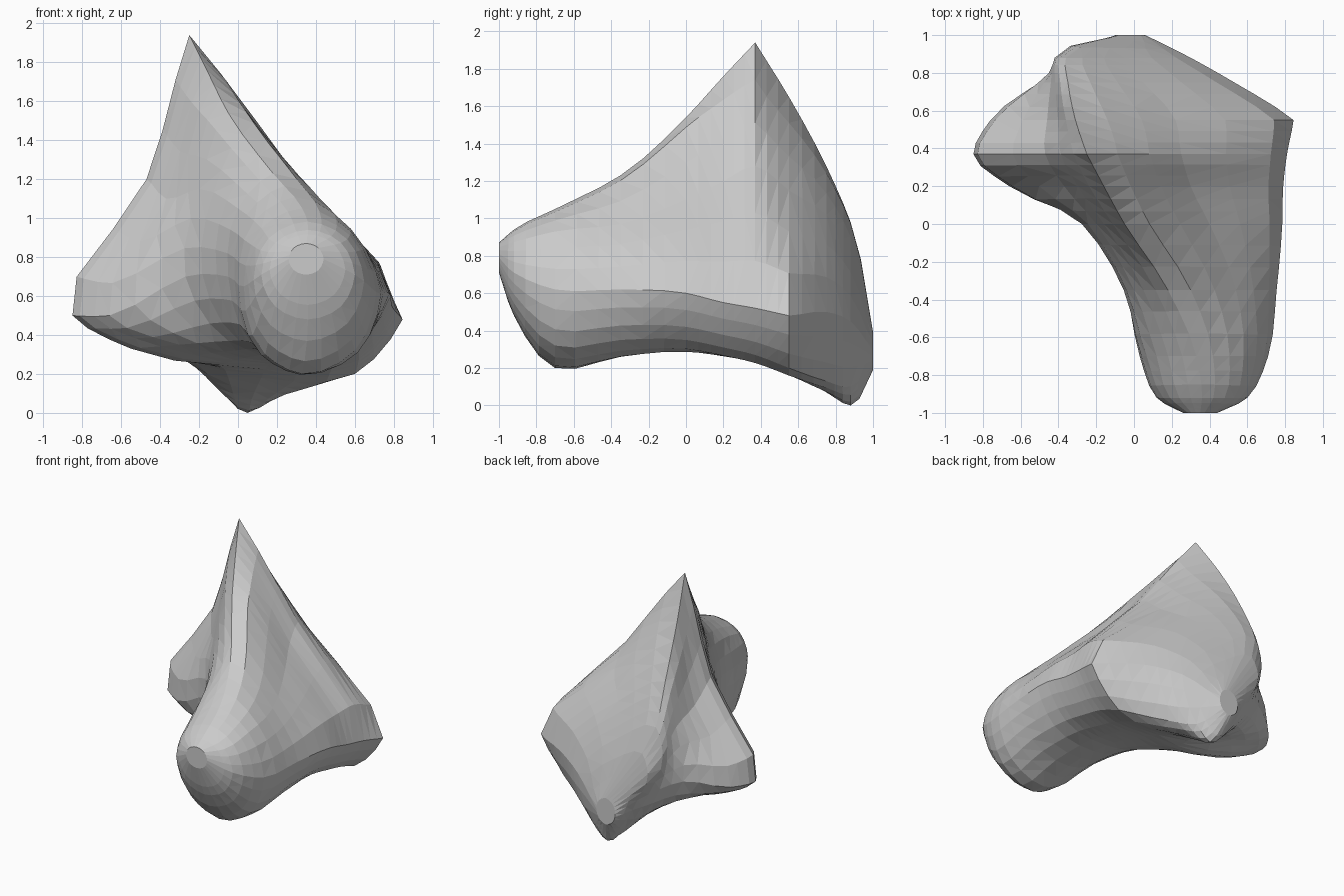
import bpy, bmesh, math
from mathutils import Vector

if "Cube" in bpy.data.objects:
    bpy.data.objects.remove(bpy.data.objects["Cube"])

STEPS = 3  # facets per span


def ellipse(y, cx, cz, rx, rz):
    # ring of 8 points, clockwise from the top as seen from the front
    return [Vector((cx + rx * math.sin(k * math.pi / 4), y, cz + rz * math.cos(k * math.pi / 4))) for k in range(8)]


# cross-sections from front to back: y, then (x, z) for
# top, upper right, right, lower right, bottom, lower left, left, upper left
SECTIONS = [
    (-.70, .33, 1.05, .58, .93, .71, .62, .60, .32, .33, .20, .14, .30, .03, .65, .12, .95),
    (-.35, .18, 1.23, .54, .97, .755, .62, .63, .35, .30, .26, .07, .36, -.05, .70, .00, 1.05),
    (.00, -.05, 1.54, .40, 1.10, .785, .60, .62, .35, .25, .29, -.05, .37, -.27, .70, -.20, 1.15),
    (.20, -.16, 1.76, .30, 1.20, .79, .55, .62, .31, .20, .27, -.30, .35, -.66, .50, -.37, 1.10),
    (.37, -.25, 1.94, .25, 1.28, .81, .52, .62, .27, .15, .24, -.55, .33, -.85, .50, -.47, 1.20),
    (.55, -.31, 1.65, .22, 1.15, .845, .48, .60, .20, .12, .18, -.42, .34, -.76, .50, -.46, 1.05),
    (.75, -.35, 1.28, .05, 1.02, .53, .50, .32, .13, .07, .07, -.20, .22, -.50, .55, -.44, .95),
    (.88, -.36, .98, -.05, .82, .30, .45, .17, .10, .05, .00, -.10, .13, -.30, .45, -.42, .78),
]
rings = [ellipse(-1, .35, .79, .09, .08), ellipse(-.92, .36, .71, .24, .23)]
rings += [[Vector((s[i], s[0], s[i + 1])) for i in range(1, 17, 2)] for s in SECTIONS]
rings.append(ellipse(1, -.02, .29, .08, .1))


def curve(pts, sharp, closed=False):
    # smooth curve through points; sharp gives 0..1 corner hardness per point
    n = len(pts)
    spans = n if closed else n - 1
    sec, length = [], []
    for i in range(spans):
        d = pts[(i + 1) % n] - pts[i]
        length.append(max(d.length, 1e-5))
        sec.append(d / length[-1])

    def tangent(i, side):
        if not closed and i in (0, n - 1):
            return sec[0] if i == 0 else sec[-1]
        a, b = (i - 1) % n, i % n
        m = (sec[a] * length[b] + sec[b] * length[a]) / (length[a] + length[b])
        return m.lerp(sec[side % n if closed else side], sharp[i % n])

    out = []
    for i in range(spans):
        p, q, h = pts[i], pts[(i + 1) % n], length[i]
        m0, m1 = tangent(i, i) * h, tangent((i + 1) % n if closed else i + 1, i) * h
        for k in range(STEPS):
            t = k / STEPS
            out.append(p * (2 * t**3 - 3 * t**2 + 1) + m0 * (t**3 - 2 * t**2 + t)
                       + q * (3 * t**2 - 2 * t**3) + m1 * (t**3 - t**2))
    return out if closed else out + [pts[-1].copy()]


# lengthwise rails, hard at the peak and at the right-hand tip
rails = []
for k in range(8):
    sharp = [0.0] * len(rings)
    if k == 0:
        sharp[6] = 1.0
    if k in (2, 3):
        sharp[7] = .8
    rails.append(curve([r[k] for r in rings], sharp))

bm = bmesh.new()
loops = []
for j in range(len(rails[0])):
    pos = j / STEPS
    peak = max(0, 1 - abs(pos - 6.4) / 2.2)   # rear ridge hardness
    loop = curve([r[j] for r in rails], [peak, 0, .2, 0, 0, 0, 0, 0], True)
    loops.append([bm.verts.new(p) for p in loop])

# skin between the sections and close both ends
n = len(loops[0])
for a, b in zip(loops, loops[1:]):
    for i in range(n):
        bm.faces.new((a[i], a[(i + 1) % n], b[(i + 1) % n], b[i]))
bm.faces.new(loops[0])
bm.faces.new(loops[-1])
bmesh.ops.triangulate(bm, faces=bm.faces[:])
bmesh.ops.recalc_face_normals(bm, faces=bm.faces[:])
low = min(v.co.z for v in bm.verts)
for v in bm.verts:
    v.co.z -= low
me = bpy.data.meshes.new("pointed_boulder")
bm.to_mesh(me)
bm.free()
ob = bpy.data.objects.new("pointed_boulder", me)
bpy.context.collection.objects.link(ob)
